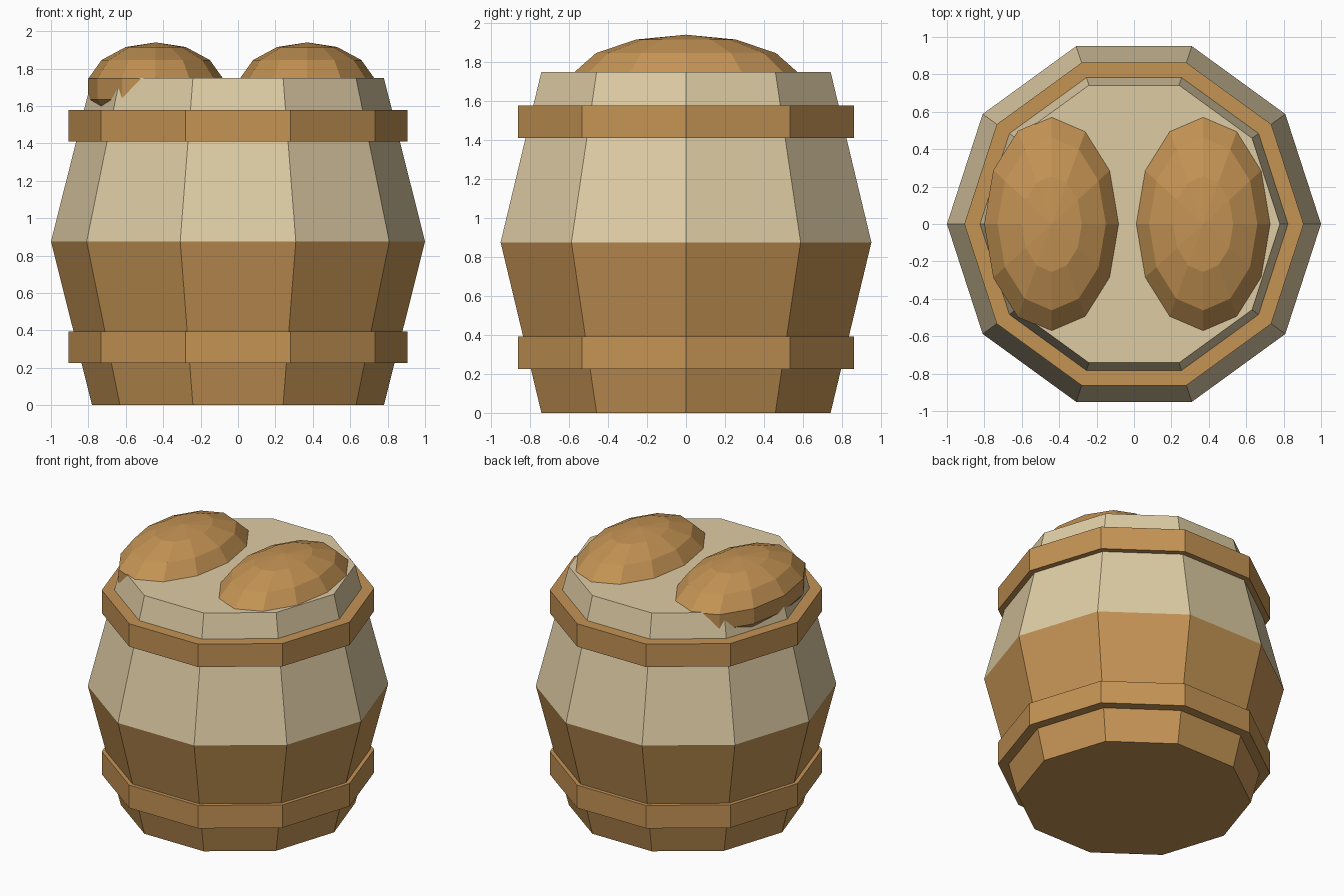
import bpy, bmesh, math

if "Cube" in bpy.data.objects:
    bpy.data.objects.remove(bpy.data.objects["Cube"])


def srgb(r, g, b):
    f = lambda c: c / 12.92 if c <= 0.04045 else ((c + 0.055) / 1.055) ** 2.4
    return (f(r / 255), f(g / 255), f(b / 255), 1.0)


def material(name, col):
    m = bpy.data.materials.new(name)
    m.diffuse_color = col
    m.use_nodes = True
    m.node_tree.nodes["Principled BSDF"].inputs["Base Color"].default_value = m.diffuse_color
    return m


brown = material("brown_wood", srgb(196, 147, 84))
sand = material("pale_sand", srgb(222, 204, 164))


def lathe(name, profile, mats, sides=10, closed=False, loc=(0, 0, 0), scale=(1, 1, 1)):
    """Spin a (radius, height) profile about z; flat caps where open, poles where radius is 0."""
    bm = bmesh.new()
    rings = []
    for r, z in profile:
        n = 1 if r < 1e-5 else sides
        rings.append([bm.verts.new((r * math.cos(math.tau * i / sides) * scale[0] + loc[0],
                                    r * math.sin(math.tau * i / sides) * scale[1] + loc[1],
                                    z * scale[2] + loc[2])) for i in range(n)])
    pairs = list(zip(rings, rings[1:]))
    if closed:
        pairs.append((rings[-1], rings[0]))
    for a, b in pairs:
        for i in range(sides):
            j = (i + 1) % sides
            quad = [a[i % len(a)], a[j % len(a)], b[j % len(b)], b[i % len(b)]]
            bm.faces.new(list(dict.fromkeys(quad)))
    if not closed:
        for ring in (rings[0], rings[-1]):
            if len(ring) > 2:
                bm.faces.new(ring)
    bmesh.ops.recalc_face_normals(bm, faces=bm.faces)
    me = bpy.data.meshes.new(name)
    bm.to_mesh(me)
    bm.free()
    for m in mats:
        me.materials.append(m)
    ob = bpy.data.objects.new(name, me)
    bpy.context.collection.objects.link(ob)
    return ob


# barrel body: brown lower half, pale upper half and lid
MID = 0.875
barrel = lathe("barrel_body", [(0.78, 0), (1.0, MID), (0.78, 2 * MID)], [brown, sand])
for p in barrel.data.polygons:
    p.material_index = 1 if p.center.z > MID else 0

# hoops around the barrel
for name, z0, r0, r1 in (("lower_hoop", 0.225, 0.82, 0.86), ("upper_hoop", 1.41, 0.85, 0.81)):
    z1 = z0 + 0.168
    lathe(name, [(r0, z0), (0.907, z0), (0.907, z1), (r1, z1)], [brown], closed=True)

# two oval loaves sunk into the lid
ball = [(math.sin(math.pi * k / 7), -math.cos(math.pi * k / 7)) for k in range(8)]
for name, x in (("left_loaf", -0.44), ("right_loaf", 0.37)):
    lathe(name, ball, [brown], sides=12, loc=(x, 0, 1.69), scale=(0.37, 0.59, 0.25))
